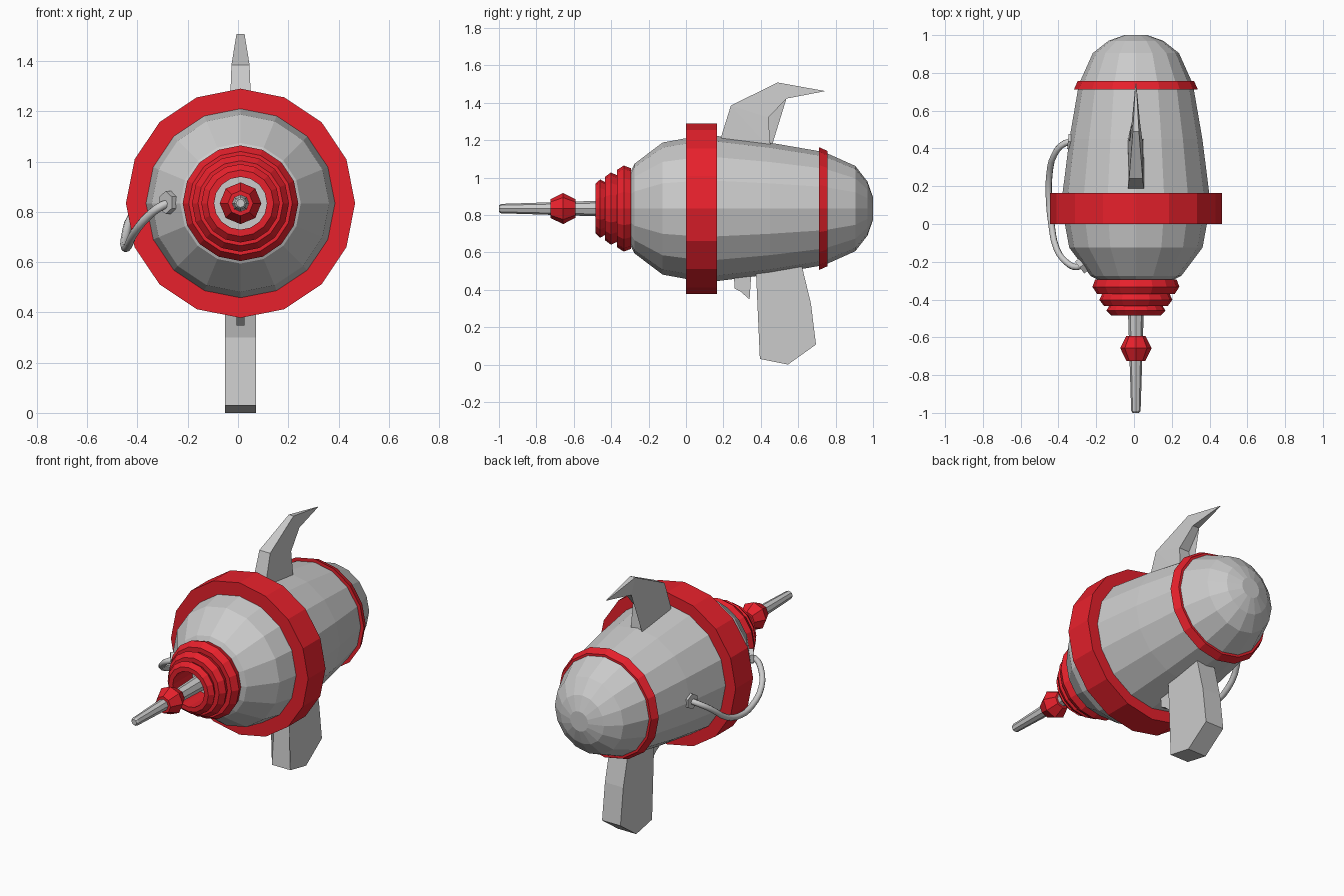
import bpy, bmesh, math
from mathutils import Vector

if "Cube" in bpy.data.objects:
    bpy.data.objects.remove(bpy.data.objects["Cube"])

CX, CZ = 0.01, 0.834          # long axis of the body runs along y
red = bpy.data.materials.new("red_paint")
red.diffuse_color = (0.8, 0.015, 0.025, 1)
red.use_nodes = True
red.node_tree.nodes["Principled BSDF"].inputs["Base Color"].default_value = red.diffuse_color


def finish(name, bm, mat=None):
    bmesh.ops.recalc_face_normals(bm, faces=bm.faces)
    me = bpy.data.meshes.new(name)
    bm.to_mesh(me)
    bm.free()
    ob = bpy.data.objects.new(name, me)
    bpy.context.collection.objects.link(ob)
    if mat:
        me.materials.append(mat)
    return ob


def lathe(name, profile, sides, mat=None, hollow=False):
    """Spin (y, radius) points round the axis; hollow closes the section into a ring."""
    bm = bmesh.new()
    loops = []
    for y, r in profile:
        angles = [2 * math.pi * k / sides for k in range(sides)]
        loops.append([bm.verts.new((CX + r * math.sin(a), y, CZ + r * math.cos(a)))
                      for a in angles])
    pairs = list(zip(loops, loops[1:]))
    if hollow:
        pairs.append((loops[-1], loops[0]))
    else:
        bm.faces.new(loops[0])
        bm.faces.new(loops[-1])
    for a, b in pairs:
        for k in range(sides):
            j = (k + 1) % sides
            bm.faces.new((a[k], a[j], b[j], b[k]))
    return finish(name, bm, mat)


def plate(name, outline):
    """Side outline of (y, z, half width) points, mirrored about the axis."""
    bm = bmesh.new()
    left, right = [[bm.verts.new((CX + s * w, y, z)) for y, z, w in outline]
                   for s in (-1, 1)]
    caps = [bm.faces.new(left), bm.faces.new(right)]
    n = len(outline)
    for k in range(n):
        j = (k + 1) % n
        bm.faces.new((left[k], left[j], right[j], right[k]))
    bmesh.ops.triangulate(bm, faces=caps)
    return finish(name, bm)


# Body shell
lathe("body", [(-.30, .19), (-.275, .24), (-.125, .353), (0, .376), (.165, .388),
               (.45, .352), (.74, .302), (.905, .228), (.97, .145), (1.0, .06)], 16)

# Bands round the body
lathe("large_band", [(0, .36), (0, .456), (.165, .456), (.165, .36)], 16, red, True)
lathe("rear_band", [(.712, .29), (.712, .328), (.757, .308), (.757, .285)], 16, red, True)

# Stepped nose rings
for i, (y0, y1, r) in enumerate([(-.37, -.295, .23), (-.434, -.37, .193),
                                 (-.484, -.434, .156)]):
    lathe(f"nose_ring_{i + 1}", [(y0, .105), (y0, r - .024), ((y0 + y1) / 2, r),
                                 (y1, r - .014), (y1, .105)], 16, red, True)

# Barrel and its bulb
lathe("barrel", [(-1.0, .017), (-.99, .025), (-.30, .047)], 8)
lathe("barrel_bulb", [(-.725, .05), (-.657, .083), (-.592, .05)], 8, red)

# Top fin, grip and trigger
plate("top_fin", [(.18, 1.18, .043), (.19, 1.225, .042), (.24, 1.385, .036),
                  (.49, 1.508, .016), (.745, 1.462, .002), (.537, 1.422, .022),
                  (.44, 1.32, .035), (.453, 1.15, .042)])
plate("grip", [(.36, .56, .061), (.375, .48, .061), (.42, .30, .061), (.395, .03, .061),
               (.545, .0, .061), (.695, .107, .061), (.668, .326, .061),
               (.62, .525, .061), (.61, .58, .061)])
plate("trigger", [(.255, .50, .016), (.26, .406, .016), (.292, .39, .016),
                  (.34, .348, .016), (.32, .406, .016), (.35, .50, .016)])

# Side cable
path = [(-.29, .435, .835), (-.365, .428, .828), (-.42, .37, .785), (-.448, .26, .70),
        (-.45, .13, .66), (-.437, 0, .665), (-.41, -.13, .72), (-.355, -.205, .785),
        (-.30, -.228, .825), (-.25, -.20, .838)]
cu = bpy.data.curves.new("cable", "CURVE")
cu.dimensions = "3D"
cu.bevel_depth = .017
cu.bevel_resolution = 2
cu.resolution_u = 3
sp = cu.splines.new("BEZIER")
sp.bezier_points.add(len(path) - 1)
for bp, co in zip(sp.bezier_points, path):
    bp.co = co
    bp.handle_left_type = bp.handle_right_type = "AUTO"
cable = bpy.data.objects.new("cable", cu)
bpy.context.collection.objects.link(cable)
bpy.context.view_layer.objects.active = cable
cable.select_set(True)
bpy.ops.object.convert(target="MESH")

# Hexagonal cable nuts
for name, pos, axis in [("rear_nut", (-.325, .435, .835), (-1, .1, 0)),
                        ("front_nut", (-.268, -.215, .837), (-.79, -.61, 0))]:
    bm = bmesh.new()
    bmesh.ops.create_cone(bm, cap_ends=True, segments=6, radius1=.046, radius2=.046, depth=.05)
    ob = finish(name, bm)
    ob.location = pos
    ob.rotation_euler = Vector(axis).to_track_quat("Z", "Y").to_euler()
